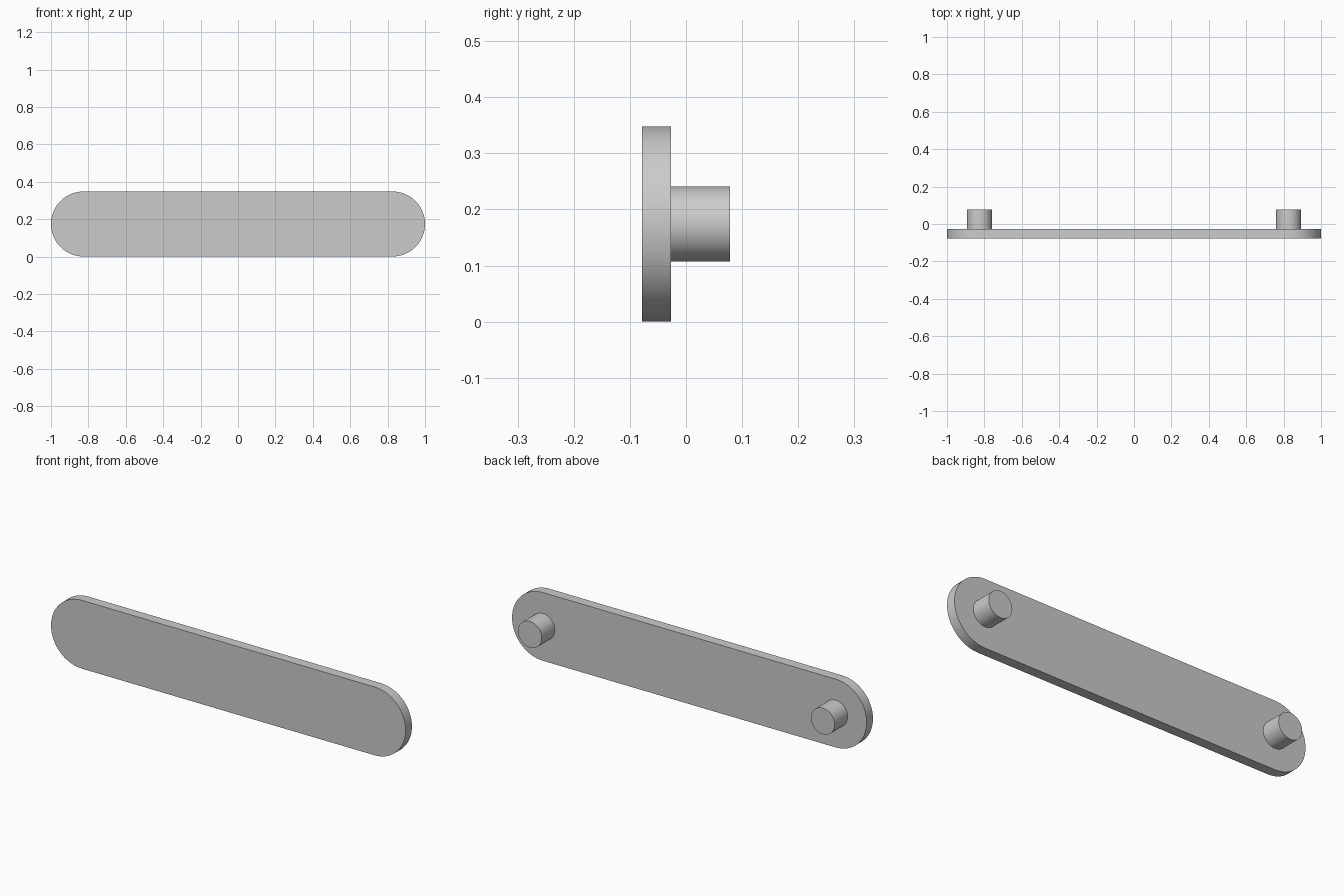
import bpy, bmesh, math

cube = bpy.data.objects.get("Cube")
if cube:
    bpy.data.objects.remove(cube, do_unlink=True)

END_R = 0.174            # rounded end radius, also the height of the centre line
END_X = 1 - END_R        # centre of each rounded end
PEG_R = 0.067
FRONT, BACK, PEG_END = -0.078, -0.027, 0.078

grey = bpy.data.materials.new("light grey")
grey.use_nodes = True
colour = (0.6, 0.6, 0.6, 1)
grey.diffuse_color = colour
grey.node_tree.nodes["Principled BSDF"].inputs["Base Color"].default_value = colour


def arc(cx, radius, start, sweep, steps):
    """Points (x, z) along an arc around the centre line."""
    angles = [start + sweep * i / steps for i in range(steps + 1)]
    return [(cx + radius * math.cos(a), END_R + radius * math.sin(a)) for a in angles]


def extrude_profile(name, outline, y0, y1):
    """Solid made by sweeping an x-z outline from y0 to y1."""
    bm = bmesh.new()
    face = bm.faces.new([bm.verts.new((x, y0, z)) for x, z in outline])
    result = bmesh.ops.extrude_face_region(bm, geom=[face], use_keep_orig=True)
    moved = [v for v in result["geom"] if isinstance(v, bmesh.types.BMVert)]
    bmesh.ops.translate(bm, verts=moved, vec=(0, y1 - y0, 0))
    bmesh.ops.recalc_face_normals(bm, faces=bm.faces)
    mesh = bpy.data.meshes.new(name)
    bm.to_mesh(mesh)
    bm.free()
    mesh.materials.append(grey)
    obj = bpy.data.objects.new(name, mesh)
    bpy.context.collection.objects.link(obj)
    bpy.ops.object.select_all(action="DESELECT")
    obj.select_set(True)
    bpy.context.view_layer.objects.active = obj
    bpy.ops.object.shade_smooth_by_angle(angle=math.radians(30))
    return obj


# Flat bar with two rounded ends
bar = (arc(END_X, END_R, -math.pi / 2, math.pi, 32)
       + arc(-END_X, END_R, math.pi / 2, math.pi, 32))
extrude_profile("link_plate", bar, FRONT, BACK)

# Round pegs on the back, one at the centre of each end
for side, sign in (("left", 1), ("right", -1)):
    circle = arc(sign * END_X, PEG_R, 0, math.tau, 48)[:-1]
    extrude_profile(side + "_peg", circle, BACK, PEG_END)
